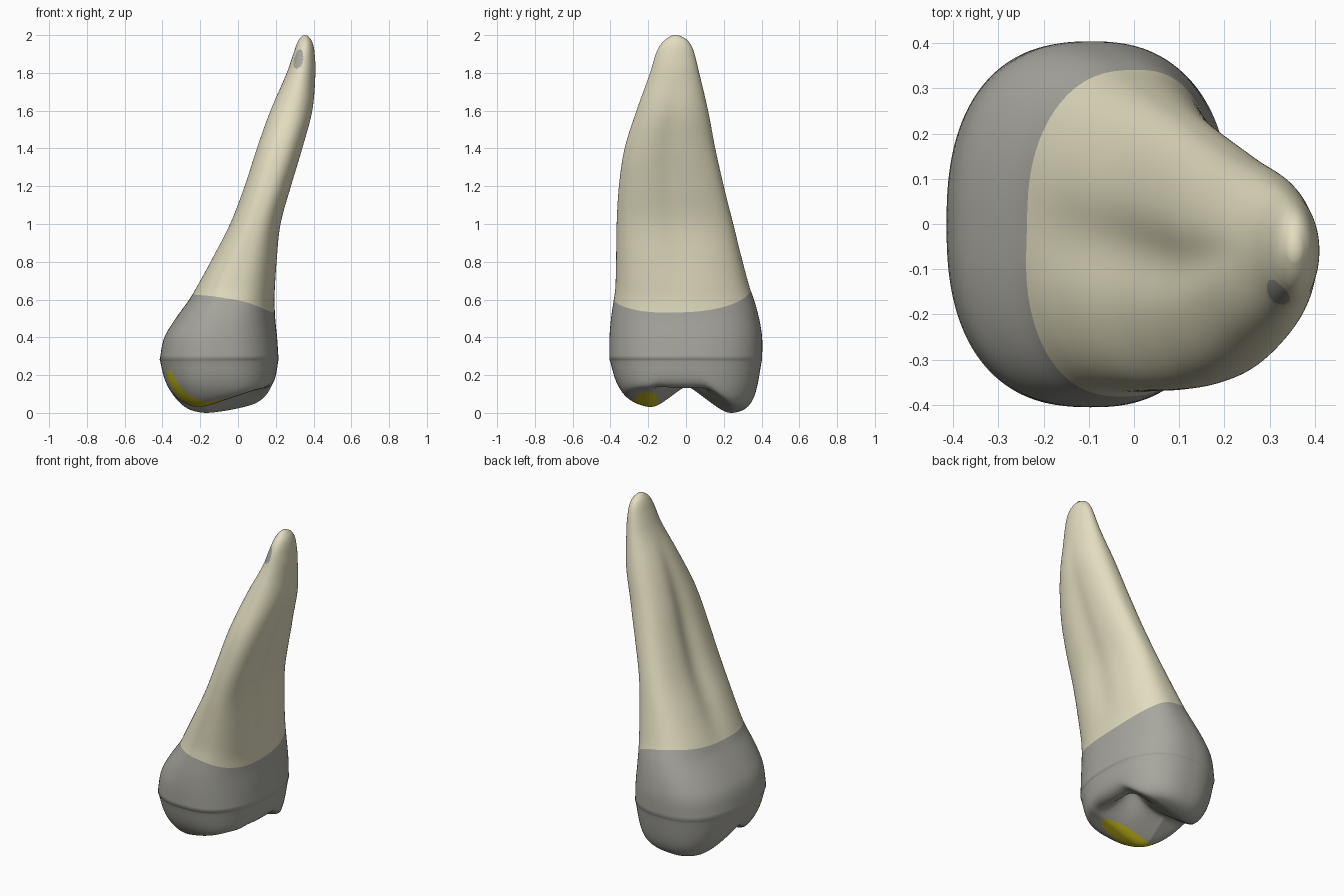
import bpy, bmesh, math

if "Cube" in bpy.data.objects:
    bpy.data.objects.remove(bpy.data.objects["Cube"])

SEG = 180
BELT = 0.28      # height of the widest part of the crown
NECK = 0.605     # mean height of the line between crown and root

# height, x min, x max, y min, y max
PROFILE = [
    (0.28, -0.415, 0.215, -0.405, 0.403),
    (0.40, -0.390, 0.207, -0.405, 0.403),
    (0.50, -0.330, 0.197, -0.397, 0.387),
    (0.60, -0.258, 0.193, -0.382, 0.360),
    (0.66, -0.222, 0.195, -0.374, 0.338),
    (0.80, -0.145, 0.204, -0.370, 0.300),
    (1.00, -0.042, 0.225, -0.367, 0.250),
    (1.20, 0.035, 0.280, -0.355, 0.200),
    (1.40, 0.100, 0.340, -0.325, 0.155),
    (1.60, 0.172, 0.393, -0.262, 0.117),
    (1.80, 0.258, 0.410, -0.190, 0.070),
    (1.90, 0.293, 0.406, -0.160, 0.045),
    (1.95, 0.310, 0.398, -0.135, 0.025),
    (1.98, 0.325, 0.385, -0.105, 0.000),
    (1.995, 0.340, 0.370, -0.080, -0.030),
]


def material(name, rgb):
    m = bpy.data.materials.new(name)
    m.diffuse_color = (*rgb, 1)
    m.use_nodes = True
    m.node_tree.nodes["Principled BSDF"].inputs["Base Color"].default_value = m.diffuse_color
    return m


def section(z):
    """Smoothly interpolated extents at height z."""
    p = PROFILE
    if z <= p[0][0]:
        return p[0][1:]
    if z >= p[-1][0]:
        return p[-1][1:]
    i = max(k for k in range(len(p) - 1) if p[k][0] <= z)
    a, b = p[i], p[i + 1]
    h = b[0] - a[0]
    u = (z - a[0]) / h
    before, after = p[max(i - 1, 0)], p[min(i + 2, len(p) - 1)]
    out = []
    for k in range(1, 5):
        m0 = (b[k] - before[k]) / (b[0] - before[0]) * h
        m1 = (after[k] - a[k]) / (after[0] - a[0]) * h
        out.append((2*u**3 - 3*u*u + 1) * a[k] + (u**3 - 2*u*u + u) * m0
                   + (3*u*u - 2*u**3) * b[k] + (u**3 - u*u) * m1)
    return out


def unit_outline(z, ang):
    """Rounded cross-section of size 1, dented on both x sides of the root."""
    c, s = math.cos(ang), math.sin(ang)
    n = 2.45 if z < 1.3 else max(2.0, 2.45 - (z - 1.3) * 0.9)
    px = math.copysign(abs(c) ** (2 / n), c)
    py = math.copysign(abs(s) ** (2 / n), s)
    if 0.6 < z < 1.75:
        dent = math.sin(math.pi * (z - 0.6) / 1.15)
        px *= 1 - dent * math.exp(-(py / 0.27) ** 2) * (0.2 if c < 0 else 0.13)
    return px, py


def outline(z, ang):
    x0, x1, y0, y1 = section(z)
    px, py = unit_outline(z, ang)
    if 0.6 < z < 1.75:   # keep the full width beside the dents
        half = math.pi if px < 0 else 0
        px /= max(abs(unit_outline(z, half + 0.08 * k)[0]) for k in range(11))
    return (x0 + x1) / 2 + px * (x1 - x0) / 2, (y0 + y1) / 2 + py * (y1 - y0) / 2


def blend(values, k):
    """Soft maximum for positive k, soft minimum for negative k."""
    return math.log(sum(math.exp(k * v) for v in values)) / k


def chewing_height(x, y, t, ang):
    """Two cusp ridges and a side ridge around a pit, inside a rounded bowl."""
    def cusp(tip_x, tip_y, z, slope, inward, k_in):
        d = (y - tip_y) * inward
        return (z + slope * max(0, x - tip_x)
                + (k_in * (math.hypot(d, 0.04) - 0.04) if d > 0 else 0))
    front = cusp(-0.23, -0.21, 0.02, 0.33, 1, 0.75)
    back = cusp(-0.17, 0.26, -0.01, 0.22, -1, 0.75)
    side = 0.135 + 7 * (x - 0.13) ** 2 + 0.5 * y * y
    ridges = blend((front, back, side), -60)
    ridges += 0.04 * math.exp(-((x + 0.0) / 0.07) ** 2 - (y / 0.1) ** 2)
    c, s = math.cos(ang), math.sin(ang)
    p = (2.5 if c < 0 else 6) * c * c + (2.9 if s < 0 else 7) * s * s
    bowl = BELT * (1 - max(0, 1 - t ** p) ** 0.6) - 0.02 * (1 - t)
    h = blend((ridges, bowl), 60)
    return min(h, BELT) * (1 - t ** 30) + BELT * t ** 30


bm = bmesh.new()
angles = [2 * math.pi * i / SEG for i in range(SEG)]
rings = []

# chewing surface rings, from the middle out to the belt
CX, CY = -0.101, -0.001
bottom = bm.verts.new((CX, CY, chewing_height(CX, CY, 0, 0)))
N = 70
for j in range(1, N):
    t = 1 - (1 - j / N) ** 1.7
    ring = []
    for a in angles:
        ox, oy = outline(BELT, a)
        x, y = CX + t * (ox - CX), CY + t * (oy - CY)
        ring.append(bm.verts.new((x, y, chewing_height(x, y, t, a))))
    rings.append(ring)

# set the lowest cusp on the ground
low = min(v.co.z for v in bm.verts)
for v in bm.verts:
    v.co.z -= low * (1 - v.co.z / BELT) / (1 - low / BELT)

# wall rings, bent so that one of them follows the wavy neck line
levels = [BELT + 0.025 * i for i in range(61)]
levels += [1.785 + 0.005 * i for i in range(34)] + [1.965, 1.98, 1.99, 1.996]
neck_ring = len(rings) + 13
for s in levels:
    ring = []
    for a in angles:
        wave = -0.05 * math.cos(a) + 0.025 * math.sin(a) - 0.022 * math.cos(2 * a)
        z = s + wave * math.exp(-((s - NECK) / 0.13) ** 2)
        x, y = outline(z, a)
        ring.append(bm.verts.new((x, y, z)))
    rings.append(ring)
tip = bm.verts.new((0.355, -0.055, 2.0))


def paint(face, ring_index):
    """0 enamel, 1 root, 2 worn patch."""
    p = face.calc_center_median()
    if ring_index >= neck_ring:
        spot = (((p.x - 0.315) / 0.031) ** 2 + ((p.y + 0.16) / 0.04) ** 2
                + ((p.z - 1.88) / 0.062) ** 2)
        face.material_index = 0 if spot < 1 else 1
    elif p.z < 0.22:
        worn = ((p.x + 0.17) / 0.225) ** 2 + ((p.y + 0.215) / 0.065) ** 2
        face.material_index = 2 if worn < 1 else 0


for i in range(SEG):
    k = (i + 1) % SEG
    paint(bm.faces.new((bottom, rings[0][k], rings[0][i])), 0)
    for r in range(len(rings) - 1):
        lo, hi = rings[r], rings[r + 1]
        paint(bm.faces.new((lo[i], lo[k], hi[k], hi[i])), r)
    paint(bm.faces.new((rings[-1][i], rings[-1][k], tip)), len(rings))

bmesh.ops.recalc_face_normals(bm, faces=bm.faces)
for f in bm.faces:
    f.smooth = True
mesh = bpy.data.meshes.new("tooth")
bm.to_mesh(mesh)
bm.free()
for m in (material("enamel grey", (0.39, 0.385, 0.345)),
          material("root cream", (0.76, 0.72, 0.52)),
          material("worn yellow", (0.60, 0.52, 0.01))):
    mesh.materials.append(m)
tooth = bpy.data.objects.new("tooth", mesh)
bpy.context.collection.objects.link(tooth)
